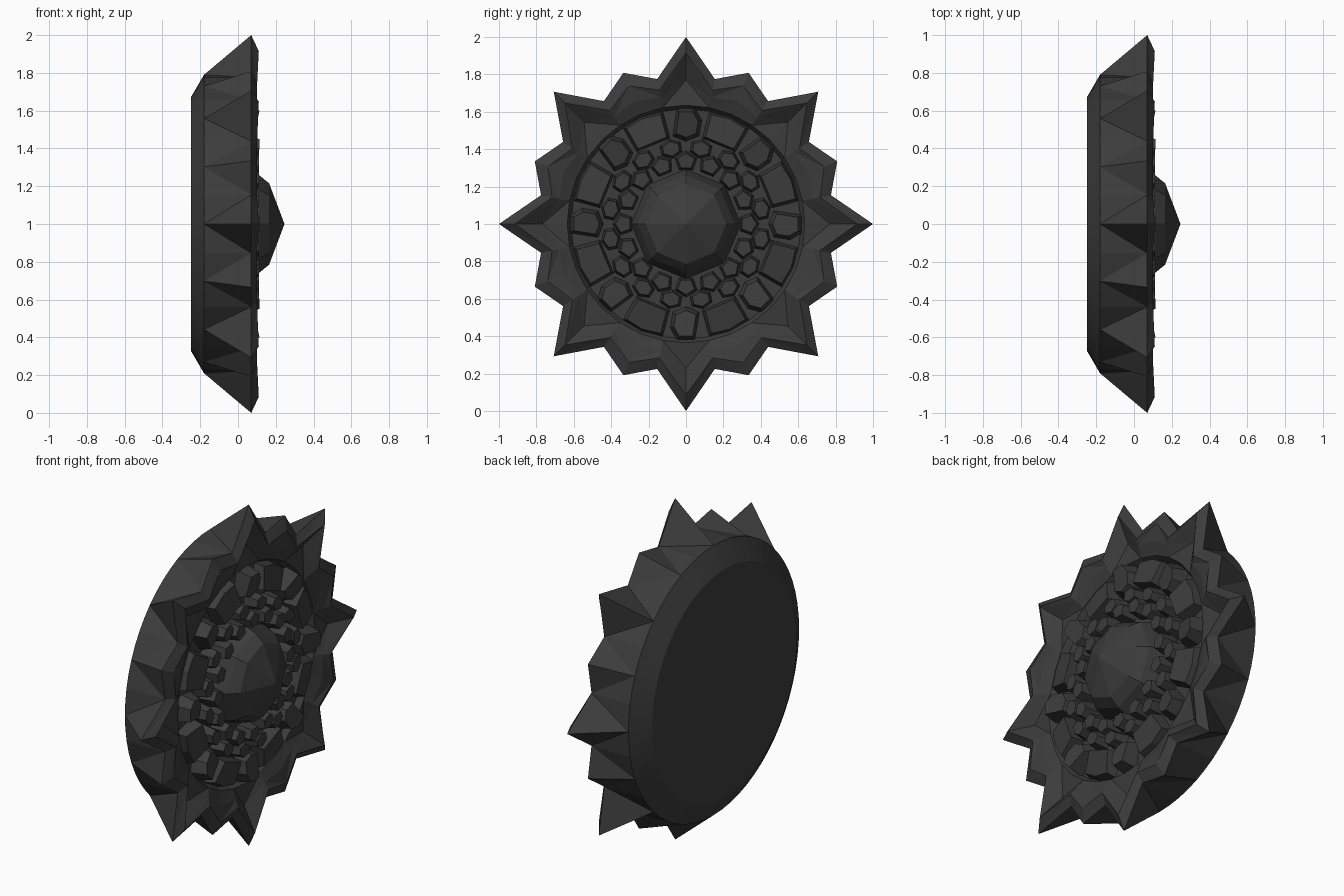
import bpy, bmesh
from math import sin, cos, pi, tau

cube = bpy.data.objects.get("Cube")
if cube:
    bpy.data.objects.remove(cube)

stone = bpy.data.materials.new("charcoal_stone")
stone.use_nodes = True
colour = (0.045, 0.045, 0.045, 1)
stone.diffuse_color = colour
stone.node_tree.nodes["Principled BSDF"].inputs["Base Color"].default_value = colour


def polar(x, r, a):
    """Point on the disc: depth x, radius r, angle a from the top."""
    return (x, r * sin(a), 1 + r * cos(a))


def finish(bm, name):
    bmesh.ops.recalc_face_normals(bm, faces=bm.faces)
    mesh = bpy.data.meshes.new(name)
    bm.to_mesh(mesh)
    bm.free()
    mesh.materials.append(stone)
    obj = bpy.data.objects.new(name, mesh)
    bpy.context.collection.objects.link(obj)
    return obj


def lofted(name, count, rings, phase=0.0):
    """Closed solid from rings; each ring cycles through (x, radius) pairs."""
    bm = bmesh.new()
    loops = []
    for ring in rings:
        loops.append([bm.verts.new(polar(*ring[i % len(ring)], tau * i / count + phase))
                      for i in range(count)])
    for lo, hi in zip(loops, loops[1:]):
        for i in range(count):
            j = (i + 1) % count
            # Fold each quad along the diagonal that starts at a spike
            if i % 2 == 0:
                tris = (lo[i], lo[j], hi[j]), (lo[i], hi[j], hi[i])
            else:
                tris = (lo[i], lo[j], hi[i]), (lo[j], hi[j], hi[i])
            for tri in tris:
                bm.faces.new(tri)
    bm.faces.new(loops[0])
    bm.faces.new(loops[-1])
    return finish(bm, name)


def gem_ring(name, count, phase, radius, outline, base, top, shrink, tilt=0.0):
    """Ring of bevelled stones; outline is (across, outward) points."""
    bm = bmesh.new()
    for k in range(count):
        a = tau * k / count + phase
        levels = []
        for x, s in ((base, 1), (top, shrink)):
            level = []
            for u, v in outline:
                r, t = radius + v * s, u * s
                dx = tilt * v if x == top else 0
                level.append(bm.verts.new((x + dx, r * sin(a) + t * cos(a),
                                           1 + r * cos(a) - t * sin(a))))
            levels.append(level)
        lo, hi = levels
        n = len(lo)
        for i in range(n):
            j = (i + 1) % n
            bm.faces.new((lo[i], lo[j], hi[j], hi[i]))
        bm.faces.new(lo)
        bm.faces.new(hi)
    return finish(bm, name)


def polygon(sides, w, h):
    return [(w * sin(tau * i / sides), h * cos(tau * i / sides)) for i in range(sides)]


# Round backing plate with a bevelled rear edge
lofted("backing_plate", 64, [[(-0.25, 0.67)], [(-0.18, 0.79)], [(-0.12, 0.75)]])

# Spiked crown: each ring lists long spike, valley, short spike, valley
lofted("spiked_crown", 32, [
    [(-0.18, 0.79)],
    [(0.07, 1.0), (0.07, 0.79), (0.07, 0.875), (0.07, 0.79)],
    [(0.11, 0.915), (0.10, 0.73), (0.10, 0.80), (0.10, 0.73)],
    [(0.04, 0.77), (0.08, 0.69), (0.085, 0.71), (0.08, 0.69)],
    [(0.055, 0.635)],
    [(0.02, 0.615)],
])

# Outer ring of stones: narrow ones under the long spikes, broad ones between
narrow = [(-0.05, 0.09), (0.05, 0.09), (0.09, 0.02),
          (0.075, -0.07), (0, -0.1), (-0.075, -0.07)]
broad = [(-0.12, 0.07), (0, 0.09), (0.12, 0.07), (0.1, -0.08), (-0.1, -0.08)]
gem_ring("narrow_stones", 8, 0, 0.535, narrow, 0.0, 0.10, 0.72, 0.15)
gem_ring("broad_stones", 8, pi / 8, 0.535, broad, 0.0, 0.085, 0.82, -0.15)

# Two staggered rings of pebbles around the dome
gem_ring("outer_pebbles", 16, pi / 16, 0.41, polygon(6, 0.068, 0.055), 0.0, 0.10, 0.72)
gem_ring("inner_pebbles", 16, 0, 0.335, polygon(5, 0.066, 0.06), 0.0, 0.11, 0.72)

# Faceted central dome
lofted("central_dome", 8, [[(0.0, 0.30)], [(0.11, 0.26)],
                           [(0.165, 0.215)], [(0.245, 0.002)]])
